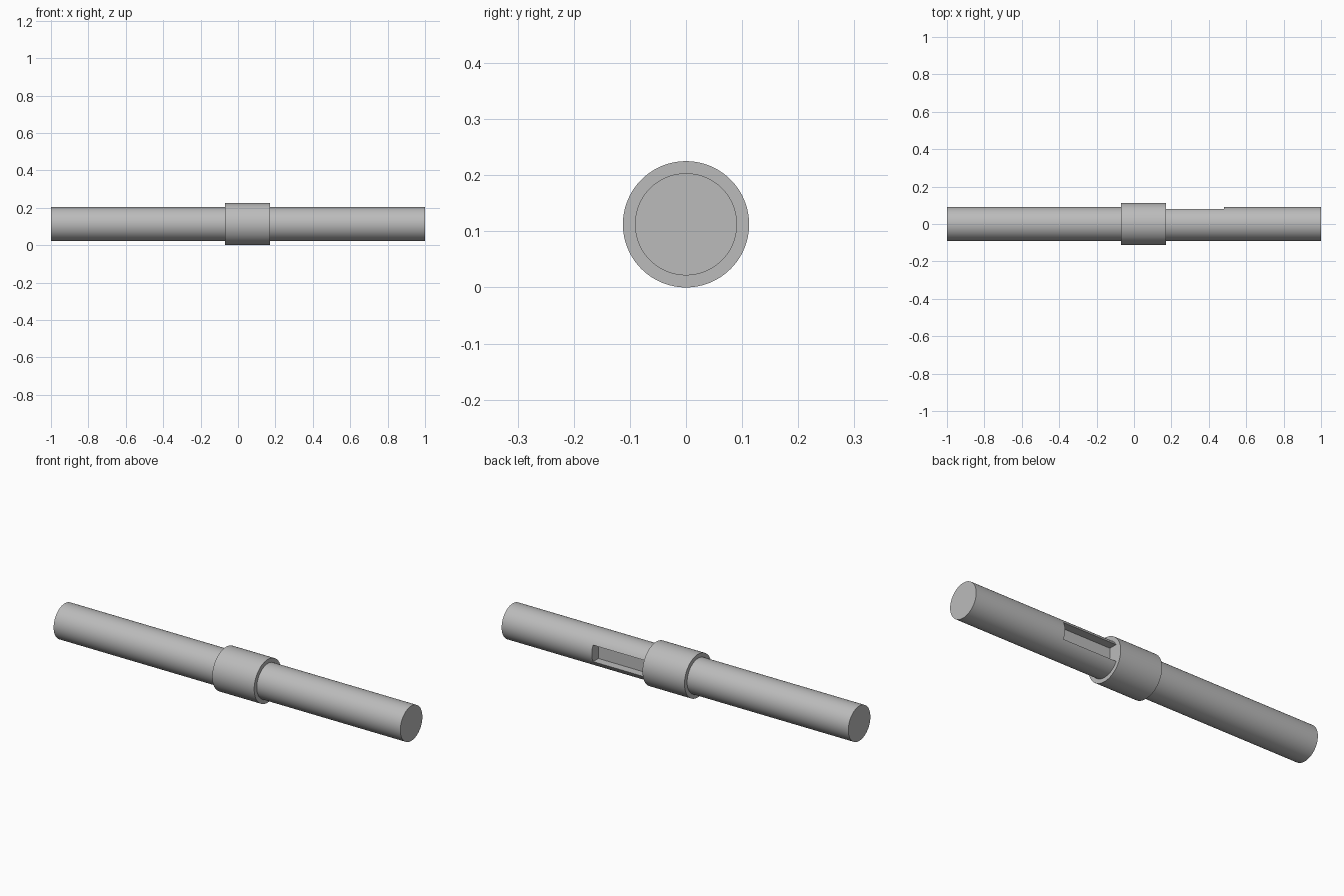
import bpy
import math

cube = bpy.data.objects.get("Cube")
if cube:
    bpy.data.objects.remove(cube, do_unlink=True)

AXIS_Z = 0.1125
SHAFT_R = 0.091
COLLAR_R = 0.1125

steel = bpy.data.materials.new("grey steel")
steel.use_nodes = True
GREY = (0.5, 0.5, 0.5, 1)
steel.diffuse_color = GREY
steel.node_tree.nodes["Principled BSDF"].inputs["Base Color"].default_value = GREY


def rod(name, x0, x1, radius):
    """Solid cylinder lying along x."""
    bpy.ops.mesh.primitive_cylinder_add(
        vertices=96, radius=radius, depth=x1 - x0,
        location=((x0 + x1) / 2, 0, AXIS_Z), rotation=(0, math.pi / 2, 0))
    ob = bpy.context.object
    ob.name = name
    ob.data.materials.append(steel)
    return ob


def smooth(ob):
    bpy.ops.object.select_all(action="DESELECT")
    ob.select_set(True)
    bpy.context.view_layer.objects.active = ob
    bpy.ops.object.shade_smooth_by_angle(angle=math.radians(30))


# Long shaft and its raised collar
shaft = rod("shaft", -1, 1, SHAFT_R)
collar = rod("collar", -0.07, 0.172, COLLAR_R)

# Keyway in the back of the shaft, running out from under the collar
KEY_X0, KEY_X1, KEY_FLOOR, KEY_WIDTH = 0.1, 0.48, 0.037, 0.086
bpy.ops.mesh.primitive_cube_add(
    size=1, location=((KEY_X0 + KEY_X1) / 2, KEY_FLOOR + 0.1, AXIS_Z))
cutter = bpy.context.object
cutter.name = "keyway_cutter"
cutter.scale = (KEY_X1 - KEY_X0, 0.2, KEY_WIDTH)
cutter.data.materials.append(steel)
cutter.hide_render = True

cut = shaft.modifiers.new("keyway", "BOOLEAN")
cut.operation = "DIFFERENCE"
cut.solver = "EXACT"
cut.object = cutter
bpy.context.view_layer.objects.active = shaft
bpy.ops.object.modifier_apply(modifier=cut.name)
bpy.data.objects.remove(cutter, do_unlink=True)

smooth(shaft)
smooth(collar)
